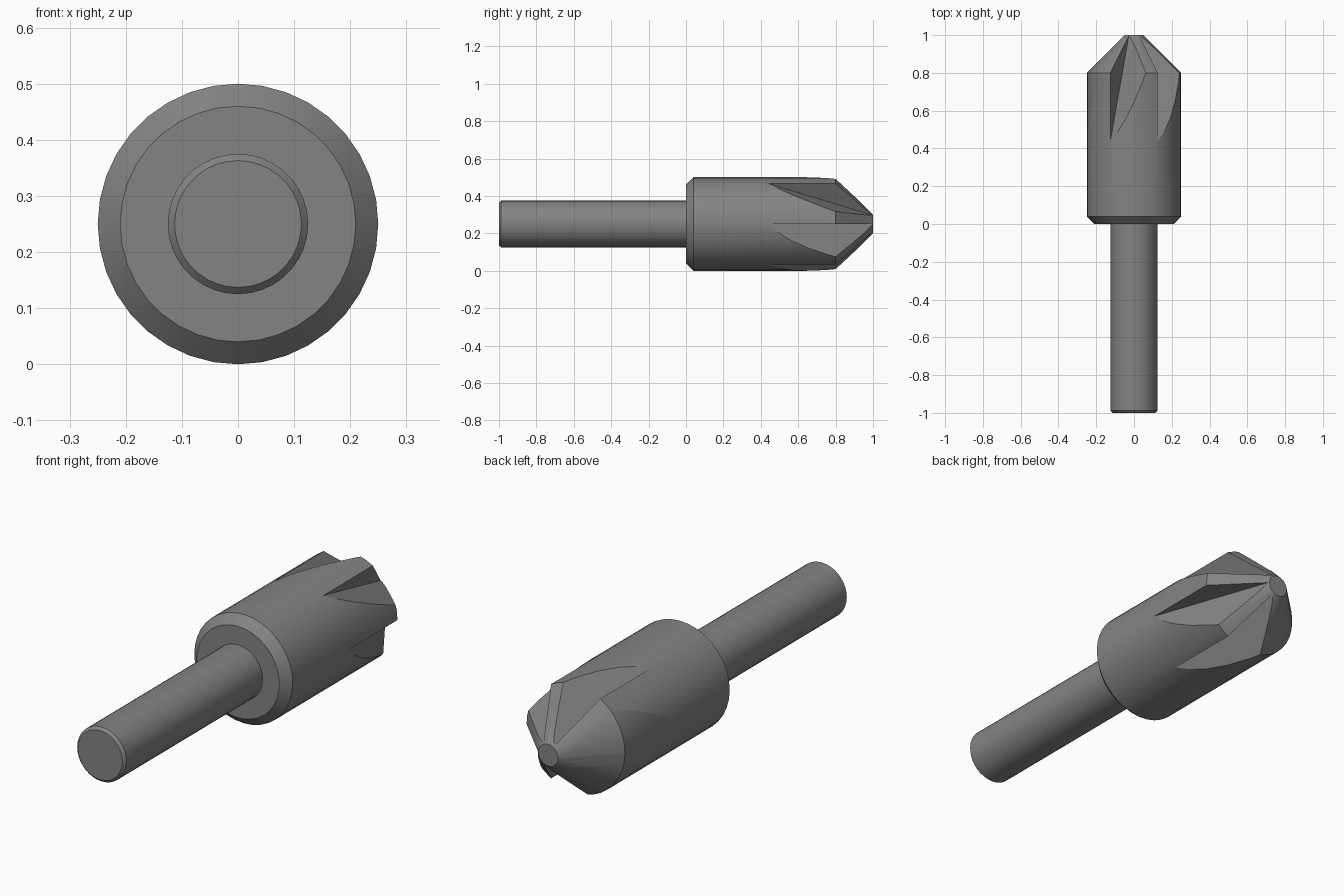
import bpy, bmesh, math
from mathutils import Vector, Matrix

if "Cube" in bpy.data.objects:
    bpy.data.objects.remove(bpy.data.objects["Cube"])

SIDES = 36
AXIS_Z = 0.25

steel = bpy.data.materials.new("steel_grey")
steel.diffuse_color = (0.23, 0.23, 0.23, 1)
steel.use_nodes = True
steel.node_tree.nodes["Principled BSDF"].inputs["Base Color"].default_value = steel.diffuse_color


def make_object(name, bm):
    bmesh.ops.recalc_face_normals(bm, faces=bm.faces)
    mesh = bpy.data.meshes.new(name)
    bm.to_mesh(mesh)
    bm.free()
    mesh.materials.append(steel)
    ob = bpy.data.objects.new(name, mesh)
    bpy.context.collection.objects.link(ob)
    return ob


def lathe(name, profile):
    """Closed solid turned around the y axis from (radius, y) pairs."""
    bm = bmesh.new()
    rings = []
    for r, y in profile:
        rings.append([bm.verts.new((r * math.cos(a), y, AXIS_Z + r * math.sin(a)))
                      for a in (2 * math.pi * i / SIDES for i in range(SIDES))])
    for a, b in zip(rings, rings[1:]):
        for i in range(SIDES):
            j = (i + 1) % SIDES
            bm.faces.new((a[i], a[j], b[j], b[i]))
    bm.faces.new(rings[0])
    bm.faces.new(rings[-1])
    return make_object(name, bm)


def flute_cutter(angle):
    """Wedge with one radial wall and one sloping floor."""
    shallow, deep = Vector((0.25, 0.44, 0)), Vector((0.055, 0.995, 0))
    wall = Vector((0.6, 0, 0))
    floor = Vector((0.054, 0, -0.175)).normalized() * 0.6
    bm = bmesh.new()
    ends = []
    for t in (-0.3, 1.2):
        p = shallow.lerp(deep, t) if 0 <= t <= 1 else shallow + (deep - shallow) * t
        ends.append([bm.verts.new(v) for v in (p, p + wall, p + floor)])
    a, b = ends
    bm.faces.new(a)
    bm.faces.new(b)
    for i in range(3):
        j = (i + 1) % 3
        bm.faces.new((a[i], a[j], b[j], b[i]))
    # rotating by -angle about y turns x towards z
    bmesh.ops.transform(bm, verts=bm.verts,
                        matrix=Matrix.Translation((0, 0, AXIS_Z)) @ Matrix.Rotation(-angle, 4, 'Y'))
    ob = make_object("flute_cutter", bm)
    ob.hide_render = True
    return ob


# Shank with a small chamfer at its free end
shank = lathe("shank", [(0.113, -1), (0.125, -0.988), (0.125, 0)])

# Cutting head: chamfered collar, cylinder and blunt cone
head = lathe("cutting_head", [(0.21, 0), (0.25, 0.04), (0.25, 0.8), (0.05, 1)])

# Six flutes cut around the head
for k in range(6):
    cutter = flute_cutter(k * math.pi / 3)
    mod = head.modifiers.new("flute", 'BOOLEAN')
    mod.operation = 'DIFFERENCE'
    mod.solver = 'EXACT'
    mod.object = cutter
    bpy.context.view_layer.objects.active = head
    bpy.ops.object.modifier_apply(modifier=mod.name)
    bpy.data.objects.remove(cutter, do_unlink=True)

# Smooth round surfaces, crisp cutting edges
bpy.ops.object.select_all(action='DESELECT')
for ob in (shank, head):
    ob.select_set(True)
bpy.context.view_layer.objects.active = head
bpy.ops.object.shade_smooth_by_angle(angle=math.radians(15))
